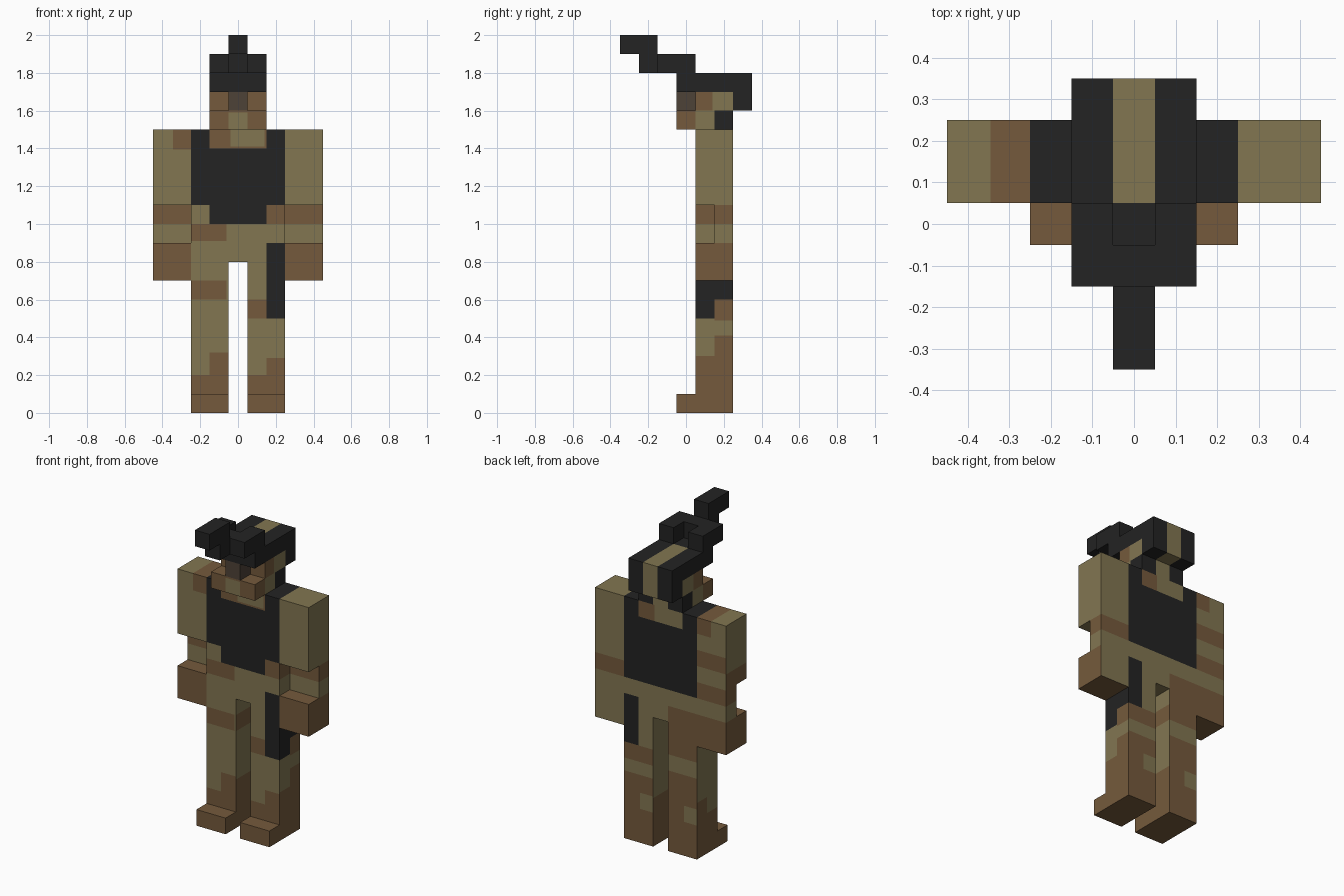
import bpy, bmesh
from mathutils import Vector

if "Cube" in bpy.data.objects:
    bpy.data.objects.remove(bpy.data.objects["Cube"], do_unlink=True)

# Materials
COLOURS = {"tan": (0.223, 0.181, 0.083), "brown": (0.178, 0.102, 0.045),
           "black": (0.0168, 0.0168, 0.0168), "dark_skin": (0.076, 0.054, 0.039)}
MATS, INDEX = [], {}
for i, (label, rgb) in enumerate(COLOURS.items()):
    m = bpy.data.materials.new(label)
    m.use_nodes = True
    m.diffuse_color = (*rgb, 1)
    bsdf = next(n for n in m.node_tree.nodes if n.type == 'BSDF_PRINCIPLED')
    bsdf.inputs["Base Color"].default_value = (*rgb, 1)
    MATS.append(m)
    INDEX[label] = i

# Side letter -> normal and the two axes that span the side
SIDES = {"F": ((0, -1, 0), 0, 2), "B": ((0, 1, 0), 0, 2),
         "L": ((1, 0, 0), 1, 2), "R": ((-1, 0, 0), 1, 2),
         "T": ((0, 0, 1), 0, 1), "U": ((0, 0, -1), 0, 1)}


def paint(bm, side, a0, a1, b0, b1, colour):
    """Cut a rectangle into every face on one side and colour it."""
    normal, ax, bx = SIDES[side]
    normal = Vector(normal)

    def facing():
        bm.normal_update()
        return [f for f in bm.faces if f.normal.dot(normal) > 0.9]
    for axis, value in ((ax, a0), (ax, a1), (bx, b0), (bx, b1)):
        faces = facing()
        geom = set(faces)
        for f in faces:
            geom.update(f.edges)
            geom.update(f.verts)
        co, no = Vector(), Vector()
        co[axis], no[axis] = value, 1
        bmesh.ops.bisect_plane(bm, geom=list(geom), dist=1e-5, plane_co=co, plane_no=no)
    for f in facing():
        c = f.calc_center_median()
        if a0 < c[ax] < a1 and b0 < c[bx] < b1:
            f.material_index = INDEX[colour]


def part(name, boxes, base, patches=()):
    """Blocks given as (x0, x1, y0, y1, z0, z1), then painted patches."""
    bm = bmesh.new()
    for x0, x1, y0, y1, z0, z1 in boxes:
        verts = bmesh.ops.create_cube(bm, size=1)["verts"]
        for v in verts:
            v.co = ((x0 + x1) / 2 + v.co.x * (x1 - x0),
                    (y0 + y1) / 2 + v.co.y * (y1 - y0),
                    (z0 + z1) / 2 + v.co.z * (z1 - z0))
    for f in bm.faces:
        f.material_index = INDEX[base]
    for sides, *rect, colour in patches:
        for s in sides:
            paint(bm, s, *rect, colour)
    me = bpy.data.meshes.new(name)
    bm.to_mesh(me)
    bm.free()
    for m in MATS:
        me.materials.append(m)
    ob = bpy.data.objects.new(name, me)
    bpy.context.scene.collection.objects.link(ob)
    return ob


# Legs with feet
part("right_leg", [(-.25, -.05, .05, .25, .1, .8)], "tan", [
    ("F", -.25, -.06, .6, .7, "brown"), ("F", -.15, -.05, .2, .32, "brown"),
    ("F", -.25, -.05, .1, .2, "brown"),
    ("B", -.25, -.05, .6, .8, "brown"), ("B", -.25, -.05, .1, .5, "brown"),
    ("B", -.25, -.16, .21, .31, "tan"),
    ("L", .05, .25, .6, .7, "brown"), ("L", .05, .25, .1, .3, "brown"),
    ("R", .05, .25, .1, .25, "brown"), ("R", .15, .25, .25, .35, "brown")])
part("left_leg", [(.05, .25, .05, .25, .1, .8)], "tan", [
    ("F", .05, .15, .5, .6, "brown"), ("F", .15, .25, .5, .8, "black"),
    ("F", .15, .25, .2, .29, "brown"), ("F", .05, .25, .1, .2, "brown"),
    ("L", .05, .15, .5, .8, "black"), ("L", .15, .25, .6, .8, "black"),
    ("L", .15, .25, .49, .6, "brown"), ("L", .15, .25, .1, .41, "brown"),
    ("L", .05, .15, .1, .3, "brown"),
    ("B", .15, .25, .6, .8, "black"), ("B", .05, .25, .5, .6, "brown"),
    ("B", .05, .25, .1, .42, "brown"), ("B", .05, .14, .21, .31, "tan"),
    ("R", .05, .25, .1, .3, "brown")])
for side, s in (("right", -1), ("left", 1)):
    part(side + "_foot", [(s * .15 - .1, s * .15 + .1, -.05, .25, 0, .1)], "brown")

# Torso with vest, collar and hip strap
part("torso", [(-.25, .25, .05, .25, .8, 1.5)], "tan", [
    ("T", -.25, .25, .05, .25, "black"),
    ("FB", -.25, .25, 1.1, 1.5, "black"), ("F", -.15, .15, 1.0, 1.1, "black"),
    ("B", -.25, .25, 1.0, 1.1, "black"),
    ("F", -.15, .15, 1.4, 1.5, "brown"), ("F", -.04, .14, 1.41, 1.5, "tan"),
    ("B", -.15, .15, 1.4, 1.5, "tan"), ("B", .04, .15, 1.4, 1.5, "brown"),
    ("F", .15, .25, 1.0, 1.1, "brown"), ("F", -.25, -.06, .91, 1.0, "brown"),
    ("B", -.25, -.05, .8, .9, "brown"), ("LR", .05, .25, 1.0, 1.1, "brown"),
    ("FB", .15, .25, .8, .9, "black"), ("L", .05, .25, .8, .9, "black")])

# Arms: upper arm, set-back forearm, hand
for side, s in (("right", -1), ("left", 1)):
    x0, x1 = s * .35 - .1, s * .35 + .1
    upper, fore = [], [("FBLR", None, None, 1.0, 1.1, "brown")]
    if s < 0:
        upper = [("F", -.345, -.25, 1.395, 1.5, "brown"),
                 ("T", -.345, -.25, .05, .25, "brown"),
                 ("B", -.345, -.25, 1.4, 1.5, "brown"),
                 ("B", -.45, -.25, 1.2, 1.3, "brown"),
                 ("R", .05, .25, 1.1, 1.2, "brown")]
    part(side + "_upper_arm", [(x0, x1, .05, .25, 1.1, 1.5)], "tan", upper)
    part(side + "_forearm", [(x0, x1, .15, .25, .9, 1.1)], "tan", [
        ("FB", x0, x1, 1.0, 1.1, "brown"), ("LR", .15, .25, 1.0, 1.1, "brown")])
    part(side + "_hand", [(x0, x1, .05, .25, .7, .9)], "brown",
         [("B", x0, x1, .7, .9, "tan")] if s > 0 else [])

# Head, jaw and nose
part("head", [(-.15, .15, .05, .25, 1.5, 1.7)], "tan", [
    ("F", -.15, .15, 1.5, 1.7, "brown"), ("LR", .05, .14, 1.6, 1.7, "brown"),
    ("LR", .15, .25, 1.5, 1.6, "black"),
    ("B", -.15, -.05, 1.5, 1.6, "black"), ("B", .05, .15, 1.5, 1.6, "black")])
part("jaw", [(-.15, .15, -.05, .05, 1.5, 1.6)], "brown",
     [("F", -.05, .05, 1.5, 1.59, "tan")])
part("nose", [(-.05, .05, -.05, .05, 1.6, 1.7)], "dark_skin")

# Helmet with centre stripe
part("helmet", [(-.15, .15, -.05, .25, 1.7, 1.8), (-.15, .15, .25, .35, 1.6, 1.8)],
     "black", [("T", -.05, .05, .05, .35, "tan"), ("B", -.05, .05, 1.6, 1.8, "tan"),
               ("U", -.05, .05, .25, .35, "tan")])

# Raised goggles: two mount arms, bridge, stem and eyepiece
part("goggle_mount", [(-.15, -.05, -.05, .05, 1.8, 1.9), (.05, .15, -.05, .05, 1.8, 1.9),
                      (-.15, .15, -.15, -.05, 1.8, 1.9)], "black")
part("goggle_stem", [(-.05, .05, -.25, -.15, 1.8, 1.9)], "black")
part("goggle_eyepiece", [(-.05, .05, -.35, -.15, 1.9, 2.0)], "black")
